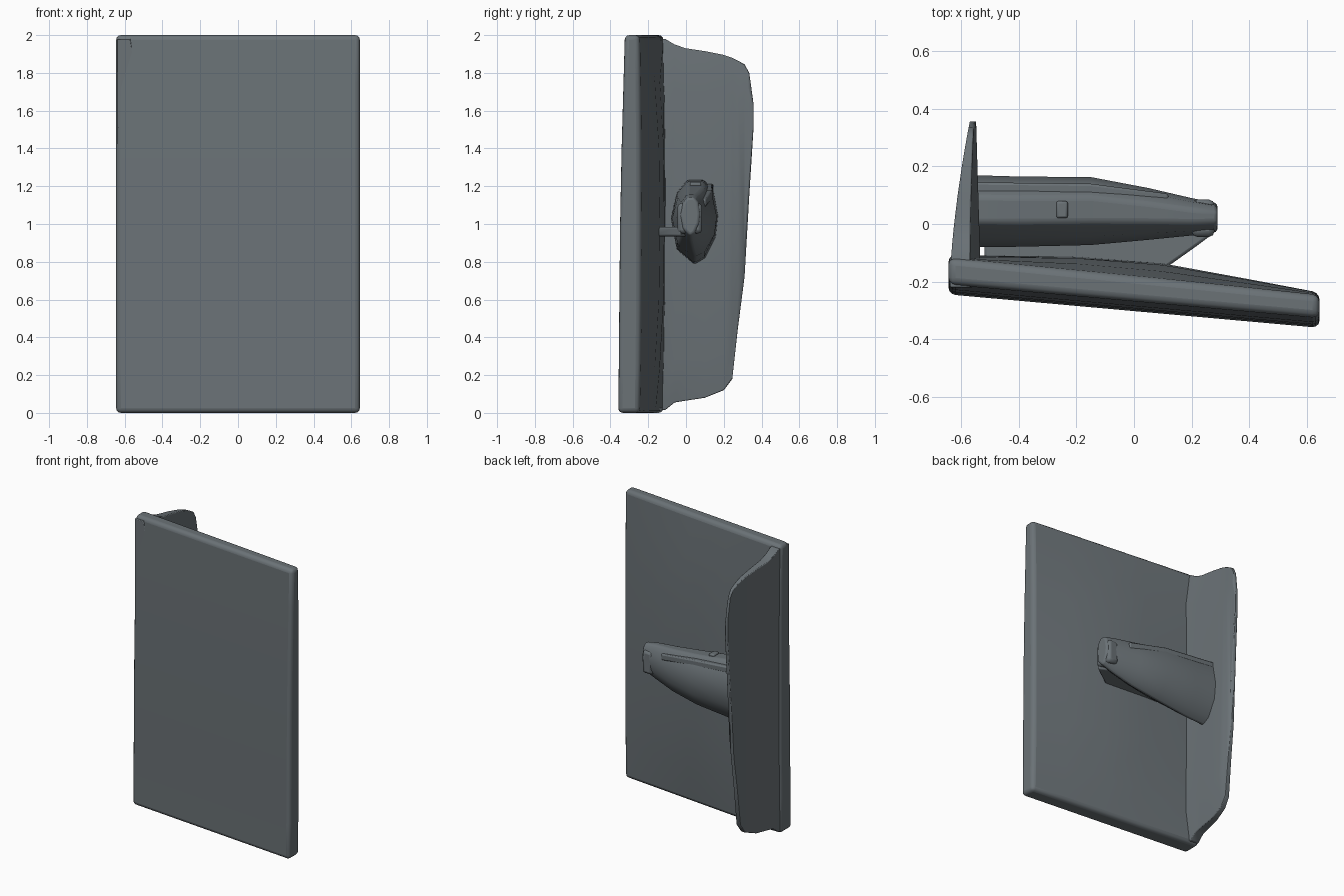
import bpy, bmesh

if "Cube" in bpy.data.objects:
    bpy.data.objects.remove(bpy.data.objects["Cube"])

slate = bpy.data.materials.new("slate")
slate.diffuse_color = (0.145, 0.168, 0.182, 1.0)
slate.use_nodes = True
slate.node_tree.nodes["Principled BSDF"].inputs["Base Color"].default_value = slate.diffuse_color


def loft(name, rings, bevel=0.0, segments=3):
    """Closed skin through rings of equal point count, with rounded edges."""
    bm = bmesh.new()
    loops = [[bm.verts.new(p) for p in ring] for ring in rings]
    n = len(loops[0])
    for a, b in zip(loops, loops[1:]):
        for i in range(n):
            j = (i + 1) % n
            bm.faces.new((a[i], a[j], b[j], b[i]))
    bm.faces.new(loops[0][::-1])
    bm.faces.new(loops[-1])
    bmesh.ops.recalc_face_normals(bm, faces=bm.faces[:])
    mesh = bpy.data.meshes.new(name)
    bm.to_mesh(mesh)
    bm.free()
    mesh.materials.append(slate)
    obj = bpy.data.objects.new(name, mesh)
    bpy.context.collection.objects.link(obj)
    if bevel:
        mod = obj.modifiers.new("rounded_edges", "BEVEL")
        mod.width = bevel
        mod.segments = segments
        mod.limit_method = "ANGLE"
        mod.angle_limit = 0.6
    bpy.ops.object.select_all(action="DESELECT")
    obj.select_set(True)
    bpy.context.view_layer.objects.active = obj
    bpy.ops.object.shade_smooth_by_angle(angle=0.7)
    return obj


def box(name, x, y, z, bevel=0.008):
    """Rounded box from x, y and z ranges."""
    return loft(name, [[(x[0], y[0], h), (x[1], y[0], h), (x[1], y[1], h), (x[0], y[1], h)]
                       for h in z], bevel, 2)


# Front panel: leans back slightly, rear face swells gently around mid height
rings = []
for z, lean, swell in ((0.0, 0.0, 0.0), (0.25, 0.003, 0.5), (0.6, 0.006, 0.9), (1.0, 0.01, 1.0),
                       (1.4, 0.018, 0.9), (1.75, 0.028, 0.5), (2.0, 0.035, 0.0)):
    front = [(x, -0.303 - 0.09 * x + lean, z) for x in (-0.645, 0.645)]
    back = [(x, -0.182 - 0.10 * x + b * swell, z) for x, b in
            ((0.645, 0.008), (0.40, 0.03), (0.10, 0.055), (-0.20, 0.048), (-0.645, 0.01))]
    rings.append(front + back)
loft("front_panel", rings, 0.025)

# Side panel: thins towards the rear, top and bottom; each station is y, low z, high z
rings = []
for y, low, high in ((-0.22, 0.01, 1.98), (-0.11, 0.015, 1.98), (-0.06, 0.055, 1.95),
                     (0.0, 0.065, 1.93), (0.10, 0.08, 1.915), (0.20, 0.12, 1.895),
                     (0.245, 0.18, 1.88), (0.275, 0.45, 1.865), (0.31, 0.72, 1.845),
                     (0.335, 1.15, 1.80), (0.357, 1.50, 1.64)):
    outer = -0.64 + 0.07 * ((y + 0.22) / 0.58) ** 1.6
    inner = -0.535 - (y + 0.1) * 0.03
    edge = outer + 0.65 * (inner - outer)
    inset = 0.12 * (high - low)
    rings.append([(outer, y, low), (edge, y, low), (inner, y, low + inset),
                  (inner, y, high - inset), (edge, y, high), (outer, y, high)])
loft("side_panel", rings, 0.006, 2)

# Arm: tapered many-sided housing reaching from the side panel
section = [(0.0, -1.0), (0.45, -0.85), (0.9, -0.35), (1.0, 0.15), (0.8, 0.75),
           (0.4, 1.0), (-0.3, 1.0), (-0.75, 0.7), (-1.0, 0.1), (-0.75, -0.65)]
stations = [(-0.57, 0.045, 0.125, 1.01, 0.225), (-0.40, 0.043, 0.122, 1.01, 0.215),
            (-0.15, 0.045, 0.118, 1.01, 0.185), (0.05, 0.035, 0.09, 1.015, 0.155),
            (0.20, 0.025, 0.065, 1.03, 0.125), (0.29, 0.022, 0.05, 1.04, 0.10)]
loft("arm", [[(x, cy + ry * u, cz + rz * v) for u, v in section]
             for x, cy, ry, cz, rz in stations], 0.012)

# Raised rail along the rear upper edge of the arm
loft("arm_rail", [[(x, y + dy, z + dz) for dy, dz in
                   ((-0.02, -0.03), (0.02, -0.03), (0.02, 0.012), (-0.02, 0.012))]
                  for x, y, z in ((-0.55, 0.125, 1.20), (-0.15, 0.12, 1.165), (0.12, 0.085, 1.12))],
     0.008, 2)

# Clip on top of the arm, and the collar at its tip
box("arm_clip", (-0.27, -0.23), (0.02, 0.08), (1.15, 1.222))
box("tip_collar", (0.20, 0.28), (-0.045, 0.085), (0.95, 1.11), 0.02)

# Web joining the arm to the front panel
web = [(-0.52, -0.16), (0.10, -0.16), (0.22, -0.075), (0.28, -0.03), (0.20, 0.01), (-0.52, 0.0)]
loft("arm_web", [[(x, y, z) for x, y in web] for z in (0.935, 0.985)], 0.01, 2)
